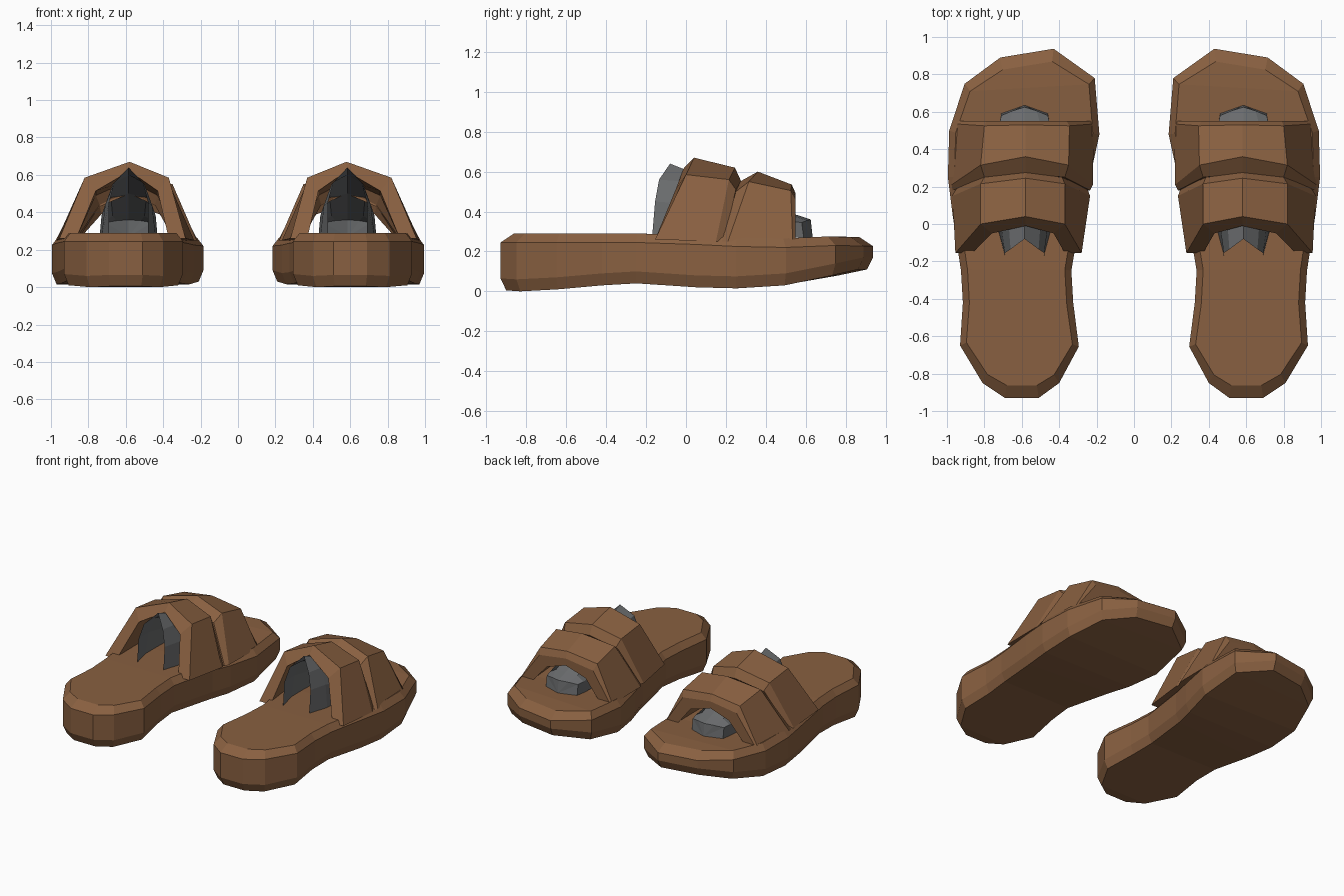
import bpy, bmesh
from mathutils import Vector

cube = bpy.data.objects.get("Cube")
if cube:
    bpy.data.objects.remove(cube)


def material(name, color):
    m = bpy.data.materials.new(name)
    m.use_nodes = True
    m.diffuse_color = (*color, 1)
    m.node_tree.nodes["Principled BSDF"].inputs["Base Color"].default_value = (*color, 1)
    return m


brown = material("brown leather", (0.25, 0.117, 0.052))
gray = material("gray lining", (0.145, 0.15, 0.155))


def loft(bm, rings, closed=True):
    """Skin a list of equal-length point rings and return their vertices."""
    rows = [[bm.verts.new(p) for p in ring] for ring in rings]
    n = len(rows[0])
    for a, b in zip(rows, rows[1:]):
        for i in range(n if closed else n - 1):
            j = (i + 1) % n
            bm.faces.new((a[i], a[j], b[j], b[i]))
    return rows


def ladder_cap(bm, ring):
    """Close a ring with strips running across it, left to right."""
    n = len(ring)
    for i in range(n // 2 - 1):
        bm.faces.new((ring[i], ring[i + 1], ring[n - 2 - i], ring[n - 1 - i]))


def finish(bm, name, mat):
    bmesh.ops.recalc_face_normals(bm, faces=bm.faces[:])
    me = bpy.data.meshes.new(name)
    bm.to_mesh(me)
    bm.free()
    me.materials.append(mat)
    ob = bpy.data.objects.new(name, me)
    bpy.context.collection.objects.link(ob)
    mirror = ob.modifiers.new("pair", "MIRROR")
    mirror.use_axis[0] = True
    return ob


# Sole: heel-to-toe stations of (inner x, inner y, outer x, outer y, bottom z, top z)
stations = [
    (0.51, -0.93, 0.69, -0.93, 0.005, 0.29),
    (0.40, -0.85, 0.81, -0.85, 0.00, 0.29),
    (0.295, -0.655, 0.93, -0.65, 0.01, 0.29),
    (0.325, -0.42, 0.915, -0.42, 0.03, 0.29),
    (0.335, -0.25, 0.925, -0.25, 0.04, 0.29),
    (0.275, 0.10, 0.97, 0.05, 0.02, 0.28),
    (0.235, 0.25, 0.995, 0.25, 0.015, 0.27),
    (0.185, 0.48, 0.988, 0.50, 0.03, 0.265),
    (0.21, 0.78, 0.905, 0.75, 0.08, 0.275),
    (0.43, 0.937, 0.715, 0.89, 0.11, 0.272),
]
outline = [(Vector((s[0], s[1])), s[4], s[5]) for s in stations]
outline += [(Vector((s[2], s[3])), s[4], s[5]) for s in reversed(stations)]


def sole_ring(inset_x, inset_y, height):
    ring = []
    for i, (p, low, high) in enumerate(outline):
        t = (outline[(i + 1) % len(outline)][0] - outline[i - 1][0]).normalized()
        ring.append((p.x + t.y * inset_x, p.y - t.x * inset_y, height(low, high)))
    return ring


bm = bmesh.new()
rows = loft(bm, [
    sole_ring(0.025, 0.03, lambda low, high: low),
    sole_ring(0, 0, lambda low, high: low + 0.06),
    sole_ring(0, 0, lambda low, high: high - 0.045),
    sole_ring(0.035, 0.07, lambda low, high: high),
])
ladder_cap(bm, rows[0])
ladder_cap(bm, rows[-1])
finish(bm, "sole", brown)


# Straps: each section is an angular arch with a base, two shoulders and a peak
def arch(base, shoulder, peak, lean=0.0):
    (bl, br, by, bz), (sl, sr, sy, sz), (py, pz) = base, shoulder, peak
    outer = [(bl, by, bz), (sl, sy, sz), (0.58, py, pz), (sr, sy, sz), (br, by, bz)]
    inner = [(br - 0.09, by, bz), (sr - 0.06, sy + lean, sz - 0.07),
             (0.58, py + lean, pz - 0.05),
             (sl + 0.06, sy + lean, sz - 0.07), (bl + 0.09, by, bz)]
    return outer + inner


def strap(name, sections):
    bm = bmesh.new()
    rows = loft(bm, sections)
    ladder_cap(bm, rows[0])
    ladder_cap(bm, rows[-1])
    finish(bm, name, brown)


strap("instep_strap", [
    arch((0.28, 0.955, -0.155, 0.26), (0.37, 0.82, 0.0, 0.585), (0.04, 0.67), -0.05),
    arch((0.235, 0.97, 0.15, 0.25), (0.37, 0.82, 0.215, 0.56), (0.245, 0.62)),
    arch((0.25, 0.96, 0.19, 0.25), (0.385, 0.80, 0.25, 0.51), (0.275, 0.555)),
])
strap("toe_strap", [
    arch((0.235, 0.97, 0.18, 0.25), (0.37, 0.80, 0.25, 0.50), (0.27, 0.55)),
    arch((0.22, 0.975, 0.21, 0.25), (0.35, 0.82, 0.315, 0.55), (0.36, 0.60)),
    arch((0.215, 0.95, 0.535, 0.25), (0.345, 0.80, 0.525, 0.505), (0.53, 0.535)),
    arch((0.22, 0.945, 0.55, 0.25), (0.36, 0.79, 0.55, 0.46), (0.55, 0.49)),
])


# Lining: an open tunnel from a pointed hood down to a closed toe
def hood(base, side, shoulder, peak):
    half = [(base, 0.27), side, shoulder]
    left = [(0.58 - w[0], w[1], z) for w, z in [(h[0], h[1]) for h in half]]
    right = [(0.59 + w[0], w[1], z) for w, z in reversed(half)]
    return left + [(0.585, *peak)] + right


bm = bmesh.new()
rows = loft(bm, [
    hood((0.10, -0.17), ((0.10, -0.155), 0.45), ((0.07, -0.135), 0.56), (-0.08, 0.64)),
    hood((0.14, -0.02), ((0.12, -0.01), 0.44), ((0.08, 0.0), 0.55), (0.02, 0.60)),
    hood((0.15, 0.25), ((0.14, 0.25), 0.38), ((0.09, 0.25), 0.48), (0.25, 0.50)),
    hood((0.13, 0.53), ((0.13, 0.53), 0.35), ((0.08, 0.53), 0.38), (0.54, 0.388)),
    hood((0.12, 0.59), ((0.12, 0.58), 0.345), ((0.06, 0.605), 0.355), (0.625, 0.36)),
], closed=False)
tip = bm.verts.new((0.585, 0.635, 0.27))
for a, b in zip(rows[-1], rows[-1][1:]):
    bm.faces.new((a, b, tip))
finish(bm, "lining", gray)
